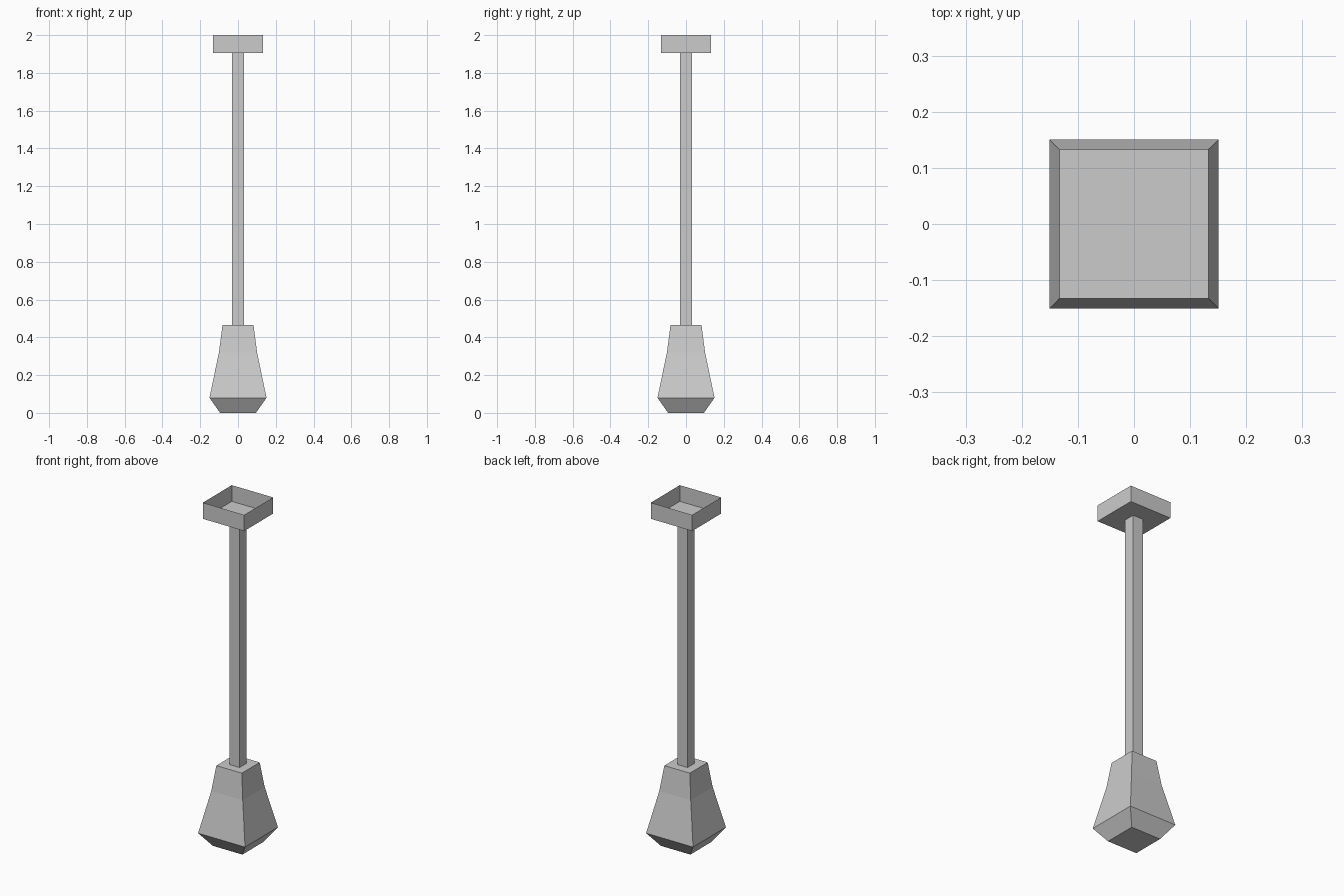
import bpy, bmesh

if "Cube" in bpy.data.objects:
    bpy.data.objects.remove(bpy.data.objects["Cube"])


def square_loft(name, profile, cap_bottom=True, cap_top=True):
    """Loft square rings given as (half width, height) from bottom to top."""
    bm = bmesh.new()
    rings = [[bm.verts.new((sx * w, sy * w, z))
              for sx, sy in ((-1, -1), (1, -1), (1, 1), (-1, 1))]
             for w, z in profile]
    for low, high in zip(rings, rings[1:]):
        for i in range(4):
            j = (i + 1) % 4
            bm.faces.new((low[i], low[j], high[j], high[i]))
    if cap_bottom:
        bm.faces.new(rings[0][::-1])
    if cap_top:
        bm.faces.new(rings[-1])
    mesh = bpy.data.meshes.new(name)
    bm.to_mesh(mesh)
    bm.free()
    obj = bpy.data.objects.new(name, mesh)
    bpy.context.collection.objects.link(obj)
    return obj


# Lantern-shaped lamp body with a tapered underside
square_loft("lamp_body", [(0.095, 0.0), (0.151, 0.08), (0.101, 0.32), (0.082, 0.465)])

# Long square hanging rod, ends hidden against its neighbours
square_loft("hanging_rod", [(0.032, 0.465), (0.032, 1.906)],
            cap_bottom=False, cap_top=False)

# Ceiling mount: thin shell open at the top
square_loft("ceiling_mount", [(0.133, 1.906), (0.133, 2.0)], cap_top=False)
